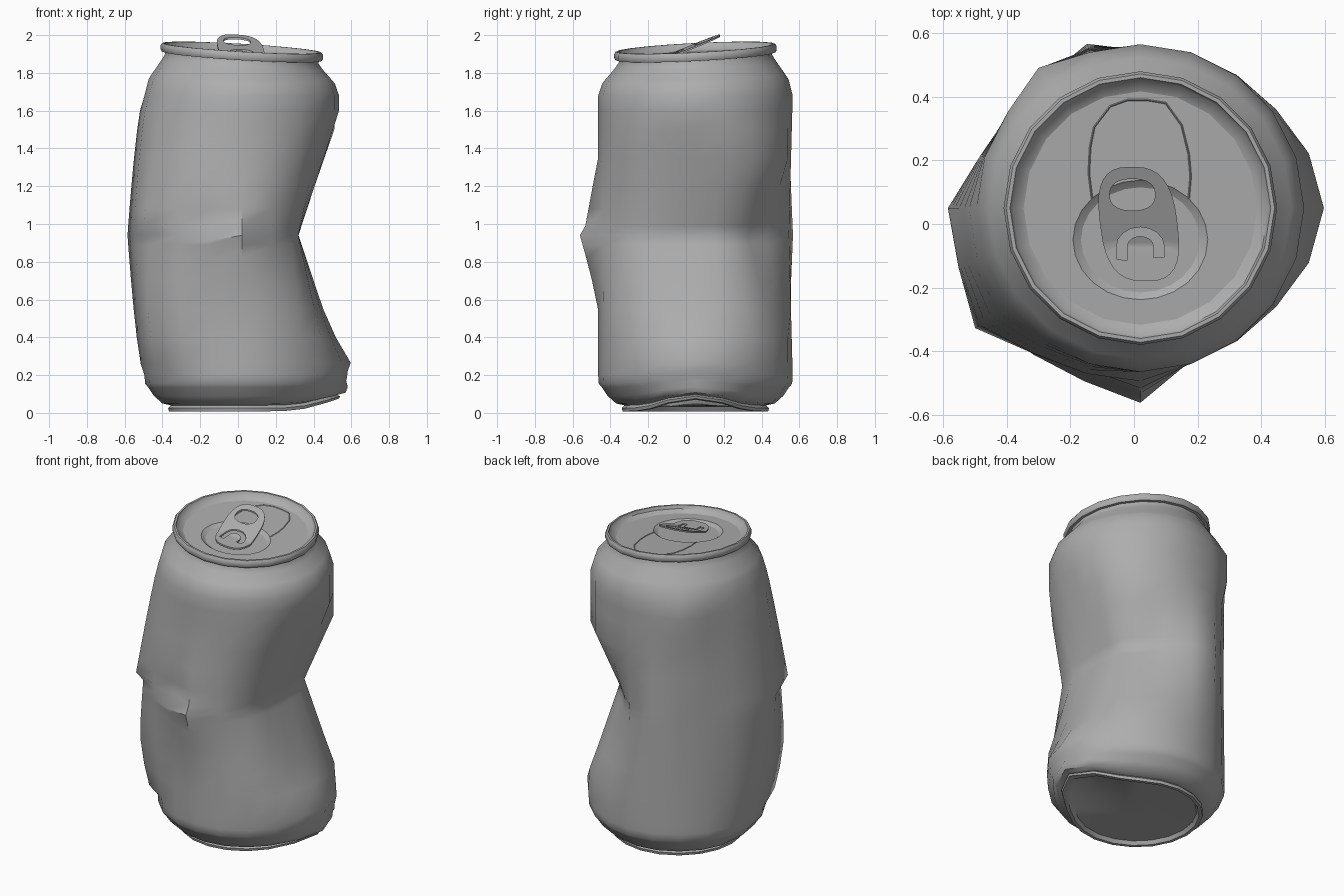
import bpy, bmesh
from math import sin, cos, pi, exp, copysign
from mathutils import Vector

if "Cube" in bpy.data.objects:
    bpy.data.objects.remove(bpy.data.objects["Cube"])

SIDES = 20
CX, CY = 0.02, 0.05          # can axis
CREASE, LOW, HIGH = 0.94, 0.2, 1.68
PANEL = 1.895                # lid panel height

metal = bpy.data.materials.new("bare_metal_grey")
metal.use_nodes = True
GREY = (0.42, 0.42, 0.42, 1)
metal.diffuse_color = GREY
metal.node_tree.nodes["Principled BSDF"].inputs["Base Color"].default_value = GREY


def lerp_table(table, z):
    """Piecewise linear lookup in (z, value) pairs."""
    if z <= table[0][0]:
        return table[0][1]
    for (z0, v0), (z1, v1) in zip(table, table[1:]):
        if z <= z1:
            return v0 + (v1 - v0) * (z - z0) / (z1 - z0)
    return table[-1][1]


def tilt(p):
    """Lean of the lid, fading out below the shoulder."""
    k = min(1, max(0, (p.z - HIGH) / 0.18))
    p.z += k * (0.05 * (p.y - CY) - 0.06 * (p.x - CX))
    return p


def finish(name, bm, angle):
    bmesh.ops.recalc_face_normals(bm, faces=bm.faces)
    mesh = bpy.data.meshes.new(name)
    bm.to_mesh(mesh)
    bm.free()
    mesh.materials.clear()
    mesh.materials.append(metal)
    obj = bpy.data.objects.new(name, mesh)
    bpy.context.collection.objects.link(obj)
    bpy.ops.object.select_all(action='DESELECT')
    obj.select_set(True)
    bpy.context.view_layer.objects.active = obj
    bpy.ops.object.shade_smooth_by_angle(angle=angle)


def skin(name, rings, angle, cap_first=False, cap_last=False):
    """Join closed rings of points with quads."""
    bm = bmesh.new()
    loops = [[bm.verts.new(p) for p in ring] for ring in rings]
    n = len(loops[0])
    for a, b in zip(loops, loops[1:]):
        for i in range(n):
            j = (i + 1) % n
            bm.faces.new((a[i], a[j], b[j], b[i]))
    if cap_first:
        bm.faces.new(loops[0])
    if cap_last:
        bm.faces.new(loops[-1])
    finish(name, bm, angle)


def curve_part(name, outlines, shape, closed=True, extrude=0.0, bevel=0.0, split=None):
    """Flat outlines (later ones are holes), or a wire, shaped by a function."""
    curve = bpy.data.curves.new(name + "_outline", 'CURVE')
    curve.dimensions = '2D' if closed else '3D'
    curve.fill_mode = 'BOTH' if closed else 'FULL'
    curve.extrude, curve.bevel_depth, curve.bevel_resolution = extrude, bevel, 0
    for pts in outlines:
        s = curve.splines.new('POLY')
        s.points.add(len(pts) - 1)
        for q, (x, y) in zip(s.points, pts):
            q.co = (x, y, 0, 1)
        s.use_cyclic_u = closed
    temp = bpy.data.objects.new(name + "_temp", curve)
    bpy.context.collection.objects.link(temp)
    deps = bpy.context.evaluated_depsgraph_get()
    mesh = bpy.data.meshes.new_from_object(temp.evaluated_get(deps))
    bpy.data.objects.remove(temp)
    bm = bmesh.new()
    bm.from_mesh(mesh)
    bpy.data.meshes.remove(mesh)
    bmesh.ops.remove_doubles(bm, verts=bm.verts, dist=0.0001)
    if split is not None:
        bmesh.ops.bisect_plane(bm, geom=bm.verts[:] + bm.edges[:] + bm.faces[:],
                               plane_co=(0, split, 0), plane_no=(0, 1, 0))
    for v in bm.verts:
        v.co = tilt(shape(v.co.copy()))
    finish(name, bm, 0.6)


def oval(cx, cy, rx, ry, n=24, power=1.0):
    def f(c):
        return copysign(abs(c) ** power, c)
    return [(cx + rx * f(cos(2 * pi * i / n)), cy + ry * f(sin(2 * pi * i / n)))
            for i in range(n)]


# Radius of the crushed waist at each side
WAIST = [.30, .31, .344, .344, .39, .495, .543, .505, .508, .53,
         .605, .605, .65, .59, .572, .612, .505, .45, .37, .315]
# Curve of the fade for each side: below 1 bulges, above 1 is peaked
FADE = {6: 1.2, 7: 1.2, 9: .8, 10: .6, 11: .6, 12: .9, 13: .9, 14: 1.3, 15: 1.2}
# Heights where the dent ends, for sides that recover before the shoulder
TOP = {0: 1.6, 1: 1.5, 2: 1.35, 3: 1.35, 4: 1.35, 15: 1.35,
       16: 1.25, 17: 1.4, 18: 1.5, 19: 1.6}
BASE = {0: .3, 1: .35, 2: .4, 3: .4, 4: .4, 14: .5, 15: .54,
        16: .6, 17: .5, 18: .4, 19: .3}
NOTCH = {11: .01, 12: .05, 13: .02}        # hollow beside the waist fold
POCKET = {13: .02, 14: .05, 15: .015}      # folded pocket above the front lip

# Outward push of the bent base edge on the left side
PUSH = [(0.05, .13), (0.15, .045), (0.2, .045), (0.26, .062), (0.45, 0)]

PROFILE = [(.12, .035), (.35, .03), (.365, .008), (.385, .008), (.39, .025), (.375, .04),
           (.42, .05), (.465, .09), (.495, .135), (.512, .155)]
PROFILE += [(.515, z) for z in (.2, .26, .4, .55, .7, .82, .89, .94, .99,
                                1.08, 1.2, 1.35, 1.5, 1.6, HIGH)]
PROFILE += [(.493, 1.755), (.475, 1.78), (.425, 1.845), (.406, 1.875),
            (.405, 1.888), (.424, 1.888), (.43, 1.9), (.43, 1.92), (.422, 1.933),
            (.41, 1.933), (.403, 1.912), (.367, PANEL)]


def body_point(r, z, i):
    a = 2 * pi * i / SIDES
    if LOW < z < HIGH:
        end = TOP.get(i, HIGH) if z > CREASE else BASE.get(i, LOW)
        t = min(1, (z - CREASE) / (end - CREASE))
        power = FADE.get(i, 1)
        if i == 12 and z < CREASE:
            power = 0.4
        r += (WAIST[i] - r) * (1 - t) ** power
        if z < 0.98:
            r -= NOTCH.get(i, 0) * max(0, 1 - (CREASE - z) / 0.35)
        if CREASE < z < 1.1:
            r -= POCKET.get(i, 0) * (1 if z < 1 else 0.5)
    if i == 7 and 1.45 < z <= HIGH:        # dented-out shoulder corner
        r += 0.03
    signed = a if a < pi else a - 2 * pi
    near = exp(-(signed / 0.5) ** 2) * min(1, r / 0.385) ** 2
    out = r + near * lerp_table(PUSH, z)
    lift = 0.07 * near * max(0, 1 - z / 0.28)
    if i == 14 and abs(z - CREASE) < 0.01:
        lift -= 0.03
    return tilt(Vector((CX + out * cos(a), CY + out * sin(a), z + lift)))


# Crushed can wall with base and rolled rim
skin("can_body", [[body_point(r, z, i) for i in range(SIDES)] for r, z in PROFILE],
     0.85, cap_first=True)

# Lid panel with a round hole for the dished area
DX, DY = 0.02, -0.05


def at_height(h):
    return lambda p: Vector((p.x, p.y, p.z + h))


curve_part("lid_panel", [oval(CX, CY, .367, .367, SIDES), oval(DX, DY, .212, .188)],
           at_height(PANEL - .002), extrude=0.002)

# Shallow dish under the tab
dish = [(1, 0), (.97, -.005), (.88, -.016)]
skin("lid_dish", [[tilt(Vector((x, y, PANEL + dz))) for x, y in
                   oval(DX, DY, .212 * k, .188 * k)] for k, dz in dish], 0.3, cap_last=True)

# Scored line of the opening
score = [(-.132, .08), (-.142, .16), (-.138, .24), (-.125, .305), (-.075, .37), (-.02, .39),
         (.04, .39), (.10, .38), (.15, .31), (.172, .22), (.178, .15), (.172, .08)]
curve_part("opening_score", [score], at_height(PANEL), closed=False, bevel=0.003)

# Pull tab with finger hole and curved slot, bent upward toward the back
BEND = -0.07
outline = [(x + .015 - .12 * y, y) for x, y in oval(0, 0, .122, .18, 32, .72)]
arc = [pi - pi * i / 8 for i in range(9)]
slot = [(-.055, -.11)] + [(.02 + .075 * cos(a), -.07 + .06 * sin(a)) for a in arc]
slot += [(.095, -.105), (.062, -.105)]
slot += [(.02 + .042 * cos(a), -.07 + .032 * sin(a)) for a in reversed(arc)] + [(-.022, -.115)]


def bend_tab(p):
    return Vector((p.x, p.y, p.z + PANEL + .007 + .35 * max(0, p.y - BEND)))


curve_part("pull_tab", [outline, oval(-.005, .092, .072, .05, 20, .85), slot],
           bend_tab, extrude=0.005, split=BEND)
